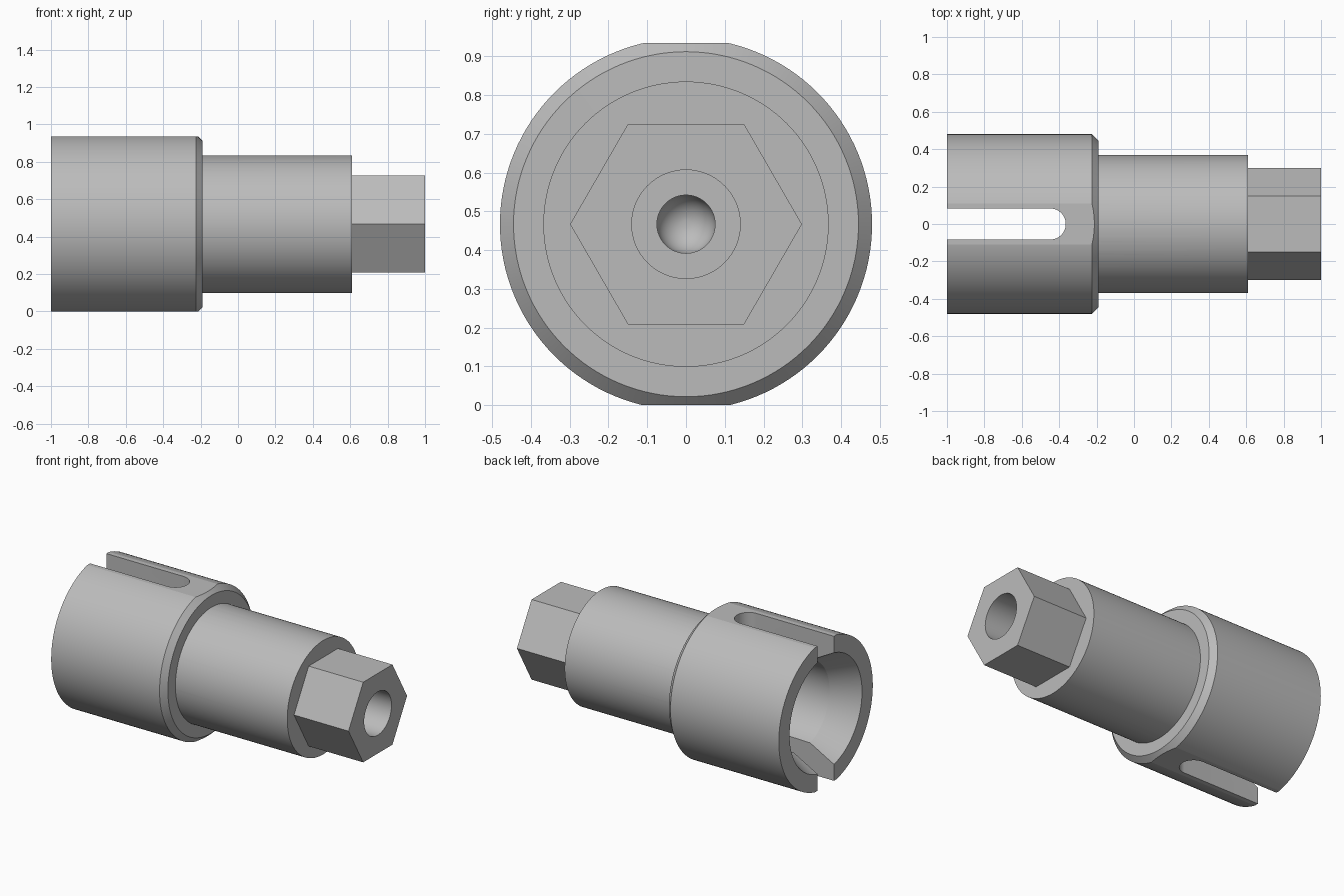
import bpy
import bmesh
from math import sin, cos, pi, radians

if "Cube" in bpy.data.objects:
    bpy.data.objects.remove(bpy.data.objects["Cube"], do_unlink=True)

AXIS_Z = 0.467      # height of the turning axis, also half the distance between flats

steel = bpy.data.materials.new("plain grey steel")
steel.use_nodes = True
GREY = (0.5, 0.5, 0.5, 1)
steel.diffuse_color = GREY
steel.node_tree.nodes["Principled BSDF"].inputs["Base Color"].default_value = GREY


def finish(name, bm):
    bmesh.ops.recalc_face_normals(bm, faces=bm.faces)
    mesh = bpy.data.meshes.new(name)
    bm.to_mesh(mesh)
    bm.free()
    mesh.materials.append(steel)
    obj = bpy.data.objects.new(name, mesh)
    bpy.context.collection.objects.link(obj)
    return obj


def lathe(name, profile, sides=128):
    """Turn (x, radius) points about the long axis and cap both ends."""
    bm = bmesh.new()
    rings = []
    for x, r in profile:
        angles = [2 * pi * i / sides for i in range(sides)]
        rings.append([bm.verts.new((x, r * cos(a), AXIS_Z + r * sin(a))) for a in angles])
    for a, b in zip(rings, rings[1:]):
        for i in range(sides):
            j = (i + 1) % sides
            bm.faces.new((a[i], a[j], b[j], b[i]))
    bm.faces.new(rings[0])
    bm.faces.new(rings[-1])
    return finish(name, bm)


def prism(name, outline, z0, z1):
    """Extrude an outline in x and y from z0 to z1."""
    bm = bmesh.new()
    face = bm.faces.new([bm.verts.new((x, y, z0)) for x, y in outline])
    top = bmesh.ops.extrude_face_region(bm, geom=[face])["geom"]
    verts = [v for v in top if isinstance(v, bmesh.types.BMVert)]
    bmesh.ops.translate(bm, verts=verts, vec=(0, 0, z1 - z0))
    return finish(name, bm)


def combine(target, tool, operation):
    mod = target.modifiers.new(tool.name, 'BOOLEAN')
    mod.object = tool
    mod.operation = operation
    mod.solver = 'EXACT'
    bpy.context.view_layer.objects.active = target
    bpy.ops.object.modifier_apply(modifier=mod.name)
    bpy.data.objects.remove(tool, do_unlink=True)


# Chamfered collar with two flats
body = lathe("adapter_body", [(-1, 0.48), (-0.225, 0.48), (-0.19, 0.445), (-0.1899, 0.3)])
flats = prism("flats", [(-2, -1), (2, -1), (2, 1), (-2, 1)], 0, 2 * AXIS_Z)
combine(body, flats, 'INTERSECT')

# Round shank and hexagonal drive end
combine(body, lathe("shank", [(-0.3, 0.368), (0.61, 0.368)]), 'UNION')
combine(body, lathe("hex_drive", [(0.5, 0.299), (1, 0.299)], 6), 'UNION')

# Socket with a flared mouth
socket = lathe("socket", [(-1.02, 0.381), (-1, 0.37), (-0.83, 0.28), (-0.36, 0.27)])
combine(body, socket, 'DIFFERENCE')

# Stepped bore with a domed bottom
HOLE = 0.075
bore = [(1.1, 0.14), (0.2, 0.14), (0.2, HOLE)]
for i in range(12):
    a = i * pi / 24
    bore.append((0.1 - HOLE * sin(a), HOLE * cos(a)))
combine(body, lathe("stepped_bore", bore, 64), 'DIFFERENCE')

# Round-ended slot across the collar
HALF = 0.083
slot = [(-1.1, -HALF)]
for i in range(25):
    a = -pi / 2 + pi * i / 24
    slot.append((-0.448 + HALF * cos(a), HALF * sin(a)))
slot.append((-1.1, HALF))
combine(body, prism("slot", slot, -0.5, 1.5), 'DIFFERENCE')

# Smooth turned surfaces, crisp machined edges
bpy.ops.object.select_all(action='DESELECT')
body.select_set(True)
bpy.context.view_layer.objects.active = body
bpy.ops.object.shade_smooth_by_angle(angle=radians(12))
